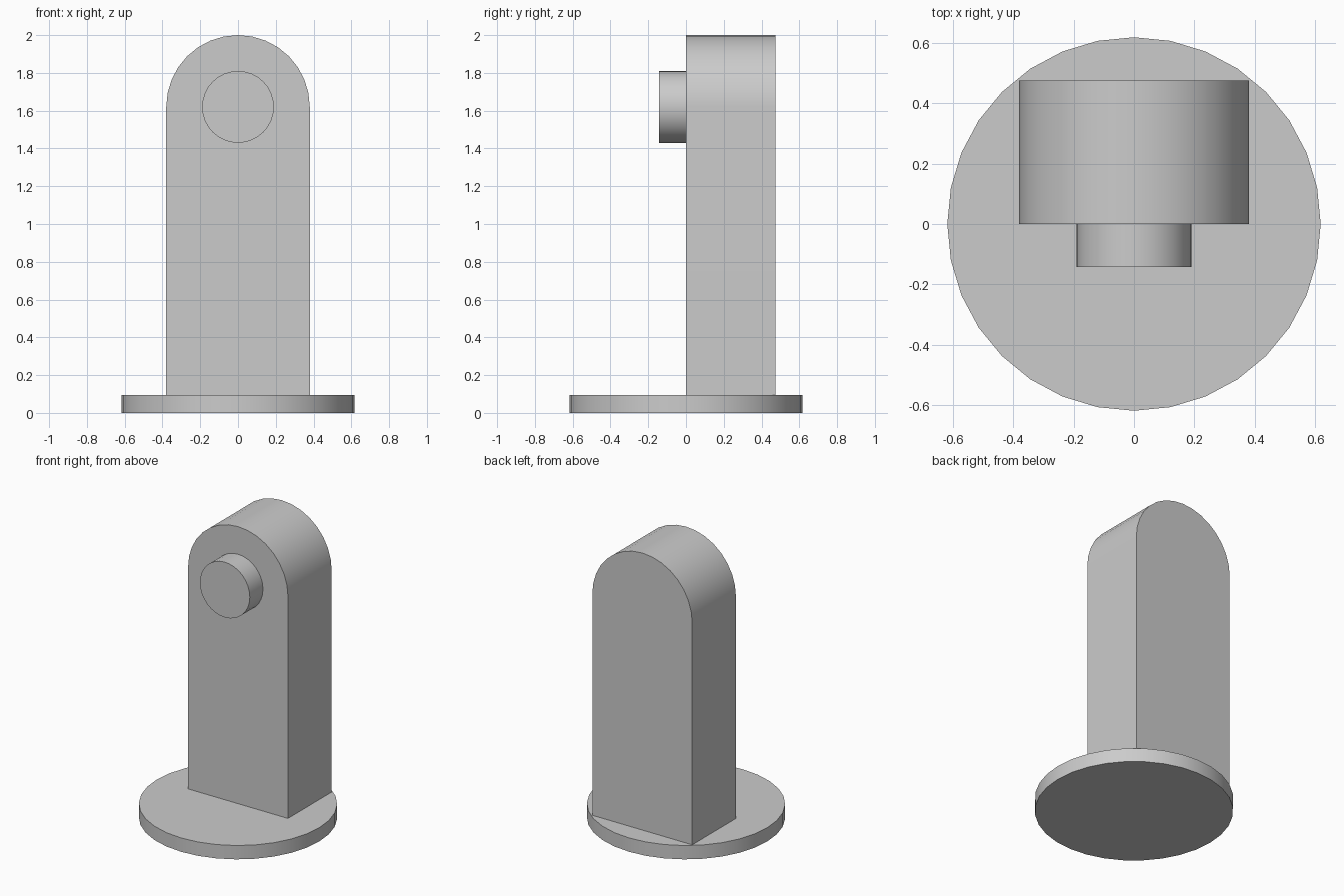
import bpy
import bmesh
import math
from mathutils import Vector

default = bpy.data.objects.get("Cube")
if default:
    bpy.data.objects.remove(default, do_unlink=True)

# Single plain grey
grey = bpy.data.materials.new("plain grey")
grey.use_nodes = True
colour = (0.6, 0.6, 0.6, 1)
grey.diffuse_color = colour
grey.node_tree.nodes["Principled BSDF"].inputs["Base Color"].default_value = colour


def arc(radius, start, end, steps, centre=(0, 0)):
    """Points along an arc, both ends included."""
    angles = [start + (end - start) * i / steps for i in range(steps + 1)]
    return [(centre[0] + radius * math.cos(a), centre[1] + radius * math.sin(a))
            for a in angles]


def extrude(name, points, offset):
    """Solid made by pushing a closed outline along an offset."""
    bm = bmesh.new()
    face = bm.faces.new([bm.verts.new(p) for p in points])
    grown = bmesh.ops.extrude_face_region(bm, geom=[face], use_keep_orig=True)
    moved = [v for v in grown["geom"] if isinstance(v, bmesh.types.BMVert)]
    bmesh.ops.translate(bm, verts=moved, vec=Vector(offset))
    bmesh.ops.recalc_face_normals(bm, faces=bm.faces)
    mesh = bpy.data.meshes.new(name)
    bm.to_mesh(mesh)
    bm.free()
    mesh.materials.append(grey)
    obj = bpy.data.objects.new(name, mesh)
    bpy.context.collection.objects.link(obj)
    bpy.ops.object.select_all(action="DESELECT")
    obj.select_set(True)
    bpy.context.view_layer.objects.active = obj
    bpy.ops.object.shade_smooth_by_angle(angle=math.radians(30))
    # Keeps the tall flat sides evenly shaded beside the curve
    weighted = obj.modifiers.new("flat_sides", "WEIGHTED_NORMAL")
    weighted.keep_sharp = True
    return obj


base_radius, base_height = 0.618, 0.095
arch_radius, arch_z, depth = 0.38, 1.62, 0.475
peg_radius, peg_length = 0.19, 0.143

# Round foot plate
disc = arc(base_radius, 0, math.tau, 32)[:-1]
extrude("base_disc", [(x, y, 0) for x, y in disc], (0, 0, base_height))

# Upright with a rounded top, standing behind the centre line
arch = arc(arch_radius, 0, math.pi, 16, (0, arch_z))
outline = [(arch_radius, base_height)] + arch + [(-arch_radius, base_height)]
extrude("upright", [(x, 0, z) for x, z in outline], (0, depth, 0))

# Round peg on the front of the upright
circle = arc(peg_radius, 0, math.tau, 32, (0, arch_z))[:-1]
extrude("front_peg", [(x, 0, z) for x, z in circle], (0, -peg_length, 0))
